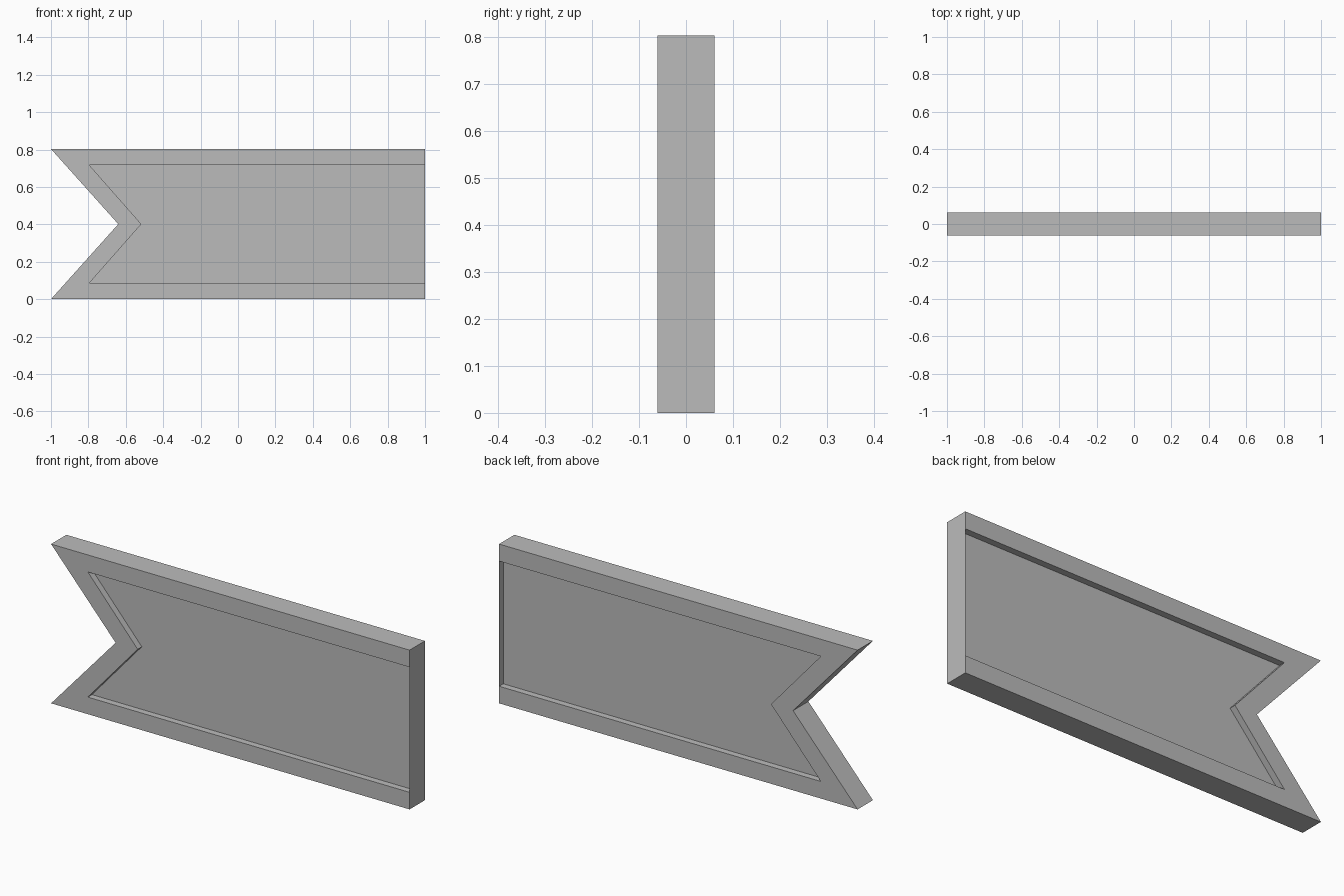
import bpy
import bmesh

if "Cube" in bpy.data.objects:
    bpy.data.objects.remove(bpy.data.objects["Cube"])

H = 0.803          # height
MID = H / 2
Y = 0.061          # half thickness
FLOOR = Y - 0.033  # recessed panel half thickness


def swallowtail(tip_x, notch_x, end_x, margin):
    """Outline of a banner with a V notch in its left end."""
    return [(tip_x, margin), (end_x, margin), (end_x, H - margin),
            (tip_x, H - margin), (notch_x, MID)]


outer = swallowtail(-1.0, -0.64, 1.0, 0.0)
inner = swallowtail(-0.795, -0.517, 0.9995, 0.086)  # paper-thin wall at right end

# Rings from the front recess floor, around the rim, to the back recess floor
rings = [(inner, -FLOOR), (inner, -Y), (outer, -Y),
         (outer, Y), (inner, Y), (inner, FLOOR)]

bm = bmesh.new()
loops = [[bm.verts.new((x, y, z)) for x, z in outline] for outline, y in rings]
for a, b in zip(loops, loops[1:]):
    for i in range(5):
        j = (i + 1) % 5
        bm.faces.new((a[i], a[j], b[j], b[i]))

# Recessed panels on both sides
bm.faces.new(loops[0])
bm.faces.new(loops[-1][::-1])
bmesh.ops.recalc_face_normals(bm, faces=bm.faces)

mesh = bpy.data.meshes.new("banner_plate")
bm.to_mesh(mesh)
bm.free()

grey = bpy.data.materials.new("plain grey")
grey.diffuse_color = (0.5, 0.5, 0.5, 1.0)
grey.use_nodes = True
grey.node_tree.nodes["Principled BSDF"].inputs["Base Color"].default_value = grey.diffuse_color
mesh.materials.append(grey)

plate = bpy.data.objects.new("banner_plate", mesh)
bpy.context.collection.objects.link(plate)
